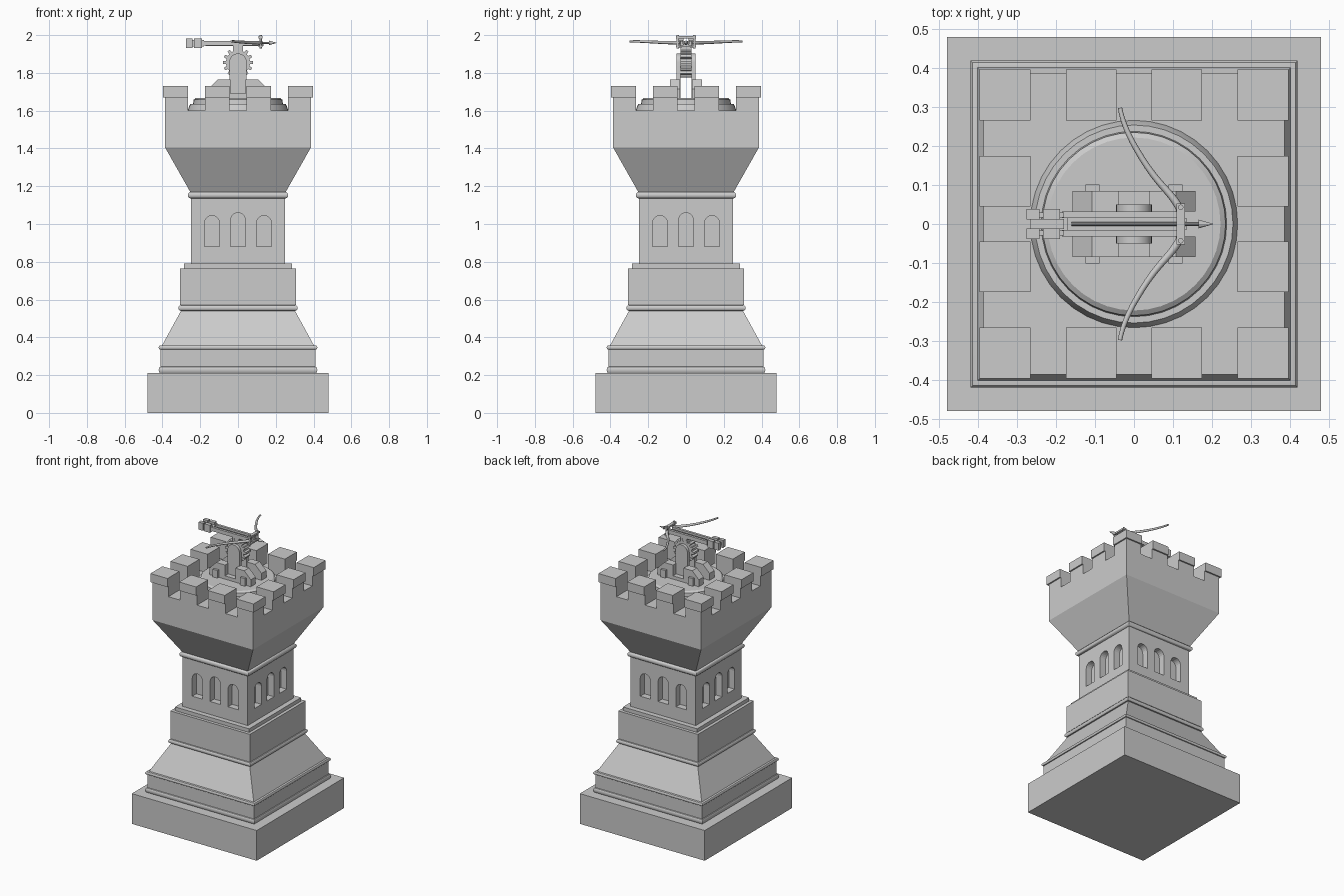
import bpy, bmesh, math
from math import sin, cos, pi
from mathutils import Vector

if "Cube" in bpy.data.objects:
    bpy.data.objects.remove(bpy.data.objects["Cube"])


def finish(name, bm, smooth=None):
    bmesh.ops.recalc_face_normals(bm, faces=bm.faces)
    me = bpy.data.meshes.new(name)
    bm.to_mesh(me)
    bm.free()
    ob = bpy.data.objects.new(name, me)
    bpy.context.collection.objects.link(ob)
    if smooth:
        bpy.ops.object.select_all(action='DESELECT')
        ob.select_set(True)
        bpy.context.view_layer.objects.active = ob
        bpy.ops.object.shade_smooth_by_angle(angle=math.radians(smooth))
    return ob


def loft(name, prof, n=4, smooth=None):
    """Stack n-sided rings from (half width, z); n=4 gives squares."""
    bm = bmesh.new()
    k, off = (math.sqrt(2), pi / 4) if n == 4 else (1, 0)
    rings = [[bm.verts.new((r * k * cos(off + 2 * pi * i / n), r * k * sin(off + 2 * pi * i / n), z))
              for i in range(n)] for r, z in prof]
    for a, b in zip(rings, rings[1:]):
        for i in range(n):
            j = (i + 1) % n
            bm.faces.new((a[i], a[j], b[j], b[i]))
    bm.faces.new(rings[0])
    bm.faces.new(rings[-1])
    return finish(name, bm, smooth)


def bead(r, z0, z1, bulge, steps=6):
    return [(r + bulge * sin(pi * i / steps), (z0 + z1) / 2 - (z1 - z0) / 2 * cos(pi * i / steps))
            for i in range(steps + 1)]


def add_prism(bm, pts, y0, y1, turn=0):
    """Extrude an (x, z) outline along y, then turn it about z."""
    c, s = cos(turn), sin(turn)
    a, b = [[bm.verts.new((x * c - y * s, x * s + y * c, z)) for x, z in pts] for y in (y0, y1)]
    bm.faces.new(a)
    bm.faces.new(b[::-1])
    n = len(pts)
    for i in range(n):
        j = (i + 1) % n
        bm.faces.new((a[i], b[i], b[j], a[j]))


def add_box(bm, x0, x1, y0, y1, z0, z1):
    add_prism(bm, [(x0, z0), (x1, z0), (x1, z1), (x0, z1)], y0, y1)


def boxes(name, items):
    bm = bmesh.new()
    for it in items:
        add_box(bm, *it)
    return finish(name, bm)


def arch(cx, w, z0, z1, steps=10):
    """Outline with a flat foot and a half-round head."""
    return [(cx - w, z0), (cx + w, z0)] + [
        (cx + w * cos(pi * i / steps), z1 - w + w * sin(pi * i / steps)) for i in range(steps + 1)]


# Stepped foot of the tower
loft("plinth", [(0.48, 0), (0.48, 0.21)])
loft("tower_foot", bead(0.41, 0.21, 0.245, 0.01) + bead(0.41, 0.335, 0.357, 0.01)
     + [(0.402, 0.357)] + bead(0.302, 0.54, 0.57, 0.014)
     + [(0.306, 0.572), (0.306, 0.765), (0.285, 0.765), (0.285, 0.79)], smooth=30)

# Shaft with three arched niches on every side
shaft = loft("shaft", [(0.25, 0.78), (0.25, 1.15)])
bm = bmesh.new()
for k in range(4):
    for cx, top in ((-0.138, 1.045), (0, 1.06), (0.138, 1.045)):
        add_prism(bm, arch(cx, 0.039, 0.88, top), -0.3, -0.205, k * pi / 2)
cutter = finish("niche_cutter", bm)
cutter.hide_render = True
mod = shaft.modifiers.new("niches", 'BOOLEAN')
mod.object = cutter
mod.operation = 'DIFFERENCE'
mod.solver = 'EXACT'
bpy.context.view_layer.objects.active = shaft
bpy.ops.object.modifier_apply(modifier=mod.name)
bpy.data.objects.remove(cutter)

# Neck bead, flared head and platform
loft("neck_bead", bead(0.25, 1.135, 1.17, 0.016), smooth=40)
loft("flared_head", [(0.25, 1.165), (0.386, 1.405), (0.386, 1.6)])

# Merlons with caps around the platform
cols = [(-0.396, -0.265), (-0.175, -0.045), (0.045, 0.175), (0.265, 0.396)]
bodies, caps = [], []
for i, (x0, x1) in enumerate(cols):
    for j, (y0, y1) in enumerate(cols):
        if i in (0, 3) or j in (0, 3):
            caps.append((x0, x1, y0, y1, 1.67, 1.73))
            lim = lambda v: max(-0.386, min(0.386, v))
            bodies.append((lim(x0), lim(x1), lim(y0), lim(y1), 1.595, 1.67))
boxes("merlons", bodies)
boxes("merlon_caps", caps)

# Turntable
loft("turntable", [(0.267, 1.597), (0.262, 1.615), (0.254, 1.634), (0.238, 1.634),
                   (0.235, 1.658), (0.222, 1.667)], n=40, smooth=30)

# Chamfered carriage blocks and their side pegs
bm = bmesh.new()
for sx in (-1, 1):
    for sy in (-1, 1):
        add_prism(bm, [(sx * x, z) for x, z in
                       ((0.04, 1.66), (0.158, 1.66), (0.158, 1.715), (0.108, 1.765), (0.04, 1.765))],
                  sy * 0.032, sy * 0.085)
        add_box(bm, *sorted((sx * 0.088, sx * 0.124)), *sorted((sy * 0.08, sy * 0.101)), 1.66, 1.72)
finish("carriage_blocks", bm)
boxes("carriage_sills", [(-0.05, 0.05, -0.085, -0.03, 1.66, 1.69), (-0.05, 0.05, 0.03, 0.085, 1.66, 1.69)])

# Round-topped uprights holding the gear
bm = bmesh.new()
for s in (-1, 1):
    add_prism(bm, arch(0, 0.046, 1.66, 1.903, 14), s * 0.03, s * 0.05)
finish("uprights", bm, 30)

# Gear
bm = bmesh.new()
pts, teeth = [], 14
for t in range(teeth):
    for f, r in ((-0.3, 0.064), (-0.2, 0.08), (0.2, 0.08), (0.3, 0.064)):
        a = 2 * pi * (t + f) / teeth
        pts.append((r * cos(a), 1.855 + r * sin(a)))
add_prism(bm, pts, -0.028, 0.028)
finish("elevation_gear", bm)
boxes("stock_mount", [(-0.026, 0.026, -0.026, 0.026, 1.9, 1.95)])

# Stock: two rails and a bolt groove
boxes("stock", [(-0.185, 0.118, -0.032, -0.015, 1.944, 1.97),
                (-0.185, 0.118, 0.015, 0.032, 1.944, 1.97),
                (-0.172, 0.135, -0.016, 0.016, 1.942, 1.953)])

# Tail winch: paired lobes on cross bars
tail = [(-0.265, -0.18, -0.013, 0.013, 1.945, 1.968)]
for s in (-1, 1):
    for x0, x1, h in ((-0.276, -0.242, 0.026), (-0.233, -0.19, 0.026)):
        tail.append((x0, x1, *sorted((s * 0.012, s * 0.038)), 1.957 - h, 1.957 + h))
    tail.append((-0.27, -0.18, *sorted((s * 0.017, s * 0.03)), 1.94, 1.974))
boxes("tail_winch", tail)

# Bow bracket: two plates joined by pins
boxes("bow_bracket", [(0.109, 0.131, -0.053, 0.053, 1.936, 1.946),
                      (0.109, 0.131, -0.053, 0.053, 1.982, 1.994)])
for s, side in ((-1, "front"), (1, "back")):
    pin = loft("bracket_pin_" + side, [(0.007, 1.93), (0.007, 2.0)], n=12, smooth=30)
    pin.location = (0.12, s * 0.043, 0)

# Curved bow arms, tapering outwards
arm = [(0.122, 0.03, 1.96), (0.108, 0.062, 1.96), (0.062, 0.105, 1.96), (0.008, 0.185, 1.964),
       (-0.028, 0.255, 1.967), (-0.036, 0.298, 1.967)]
for s, side in ((-1, "front"), (1, "back")):
    cu = bpy.data.curves.new("bow_arm_" + side, 'CURVE')
    cu.dimensions = '3D'
    cu.bevel_depth = 0.01
    cu.bevel_resolution = 2
    cu.use_fill_caps = True
    sp = cu.splines.new('NURBS')
    sp.points.add(len(arm) - 1)
    sp.order_u = 4
    sp.use_endpoint_u = True
    sp.resolution_u = 5
    for i, (p, (x, y, z)) in enumerate(zip(sp.points, arm)):
        p.co = (x, s * y, z, 1)
        p.radius = 1.05 - 0.1 * i
    bpy.context.collection.objects.link(bpy.data.objects.new("bow_arm_" + side, cu))

# Loaded bolt: shaft and pointed head, turned to lie along x
bolt = loft("bolt", [(0.005, -0.16), (0.005, 0.165), (0.012, 0.165), (0.0004, 0.204)], n=10, smooth=30)
bolt.rotation_euler = (0, pi / 2, 0)
bolt.location = (0, 0, 1.959)
